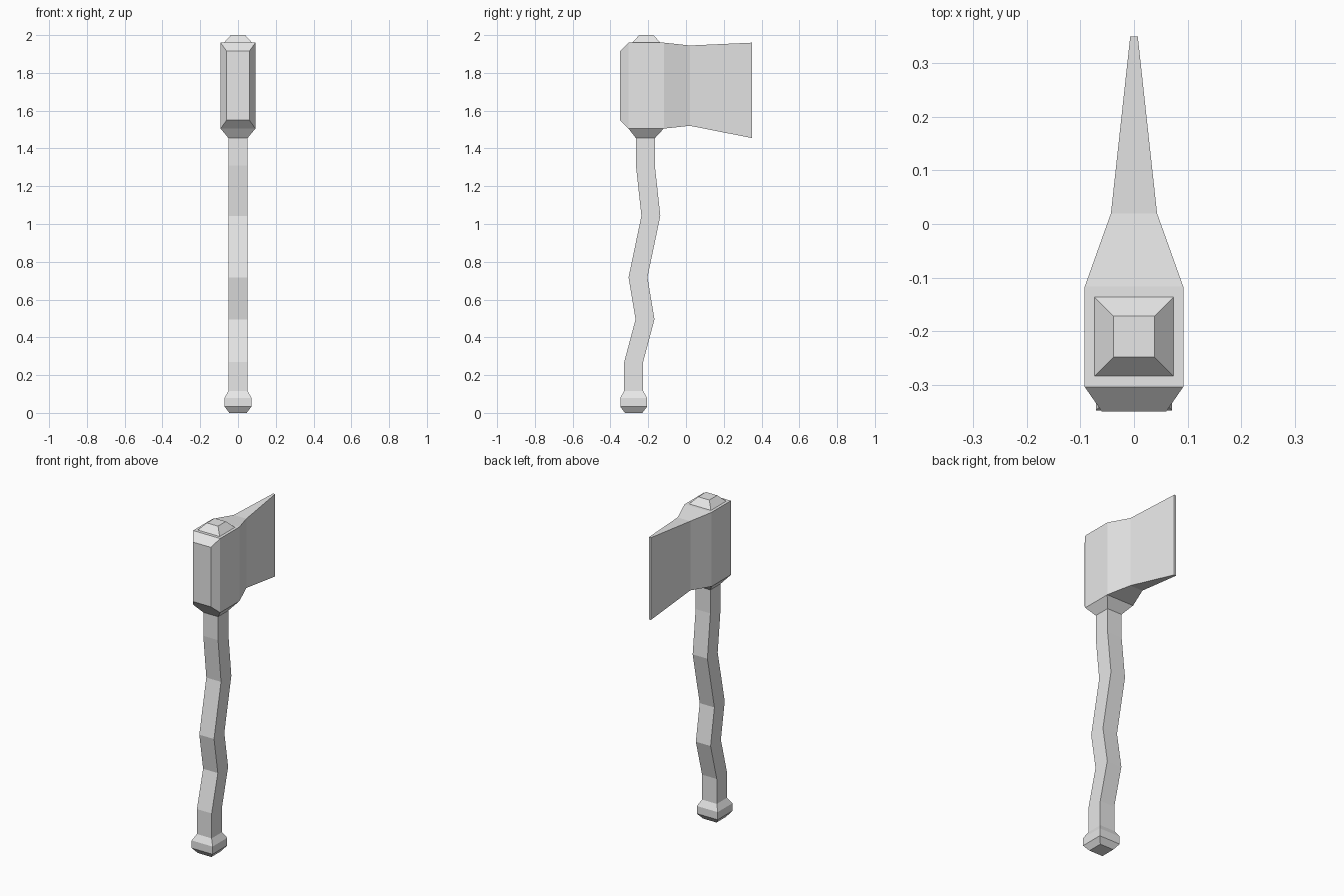
import bpy
import bmesh

default_cube = bpy.data.objects.get("Cube")
if default_cube:
    bpy.data.objects.remove(default_cube, do_unlink=True)

# One plain grey for the whole axe
grey = bpy.data.materials.new("plain grey")
grey.use_nodes = True
grey.diffuse_color = (0.8, 0.8, 0.8, 1)
grey.node_tree.nodes["Principled BSDF"].inputs["Base Color"].default_value = grey.diffuse_color


def ring_across_z(z, y, half_x, half_y):
    """Horizontal rectangle at height z, centred on y."""
    return [(-half_x, y - half_y, z), (half_x, y - half_y, z),
            (half_x, y + half_y, z), (-half_x, y + half_y, z)]


def ring_across_y(y, half_x, bottom, top):
    """Upright rectangle facing along y."""
    return [(-half_x, y, bottom), (half_x, y, bottom),
            (half_x, y, top), (-half_x, y, top)]


def loft(name, rings):
    """Bridge consecutive four-cornered rings and cap both ends."""
    bm = bmesh.new()
    loops = [[bm.verts.new(co) for co in ring] for ring in rings]
    for lower, upper in zip(loops, loops[1:]):
        for i in range(len(lower)):
            j = (i + 1) % len(lower)
            bm.faces.new((lower[i], lower[j], upper[j], upper[i]))
    bm.faces.new(loops[0])
    bm.faces.new(loops[-1])
    bmesh.ops.recalc_face_normals(bm, faces=bm.faces)
    mesh = bpy.data.meshes.new(name)
    bm.to_mesh(mesh)
    bm.free()
    mesh.materials.append(grey)
    obj = bpy.data.objects.new(name, mesh)
    bpy.context.collection.objects.link(obj)
    return obj


# Crooked square handle: (height, y centre) of each bend
grip = 0.05
butt_y = -0.277
neck_y = -0.215
bends = [(0.117, butt_y), (0.27, butt_y), (0.495, -0.217), (0.718, -0.254),
         (1.043, -0.186), (1.31, neck_y), (1.454, neck_y)]
loft("handle", [ring_across_z(z, y, grip, grip) for z, y in bends])

# Bevelled pommel at the foot of the handle
pommel = [(0, 0.046), (0.033, 0.071), (0.08, 0.071), (0.117, grip)]
loft("pommel", [ring_across_z(z, butt_y, half, half) for z, half in pommel])

# Axe head: chamfered poll, thick eye, then a flaring blade
head = [(-0.35, 0.06, 1.55, 1.915), (-0.304, 0.092, 1.505, 1.96),
        (-0.117, 0.092, 1.505, 1.96), (0.02, 0.043, 1.52, 1.945),
        (0.35, 0.007, 1.455, 1.96)]
loft("axe_head", [ring_across_y(*section) for section in head])

# Tapered collar below the head
loft("collar", [ring_across_z(1.454, neck_y, grip, grip),
                ring_across_z(1.505, -0.211, 0.092, 0.093)])

# Wedge cap where the handle emerges on top
loft("top_cap", [ring_across_z(1.96, -0.21, 0.074, 0.074),
                 ring_across_z(2, -0.21, 0.038, 0.038)])
